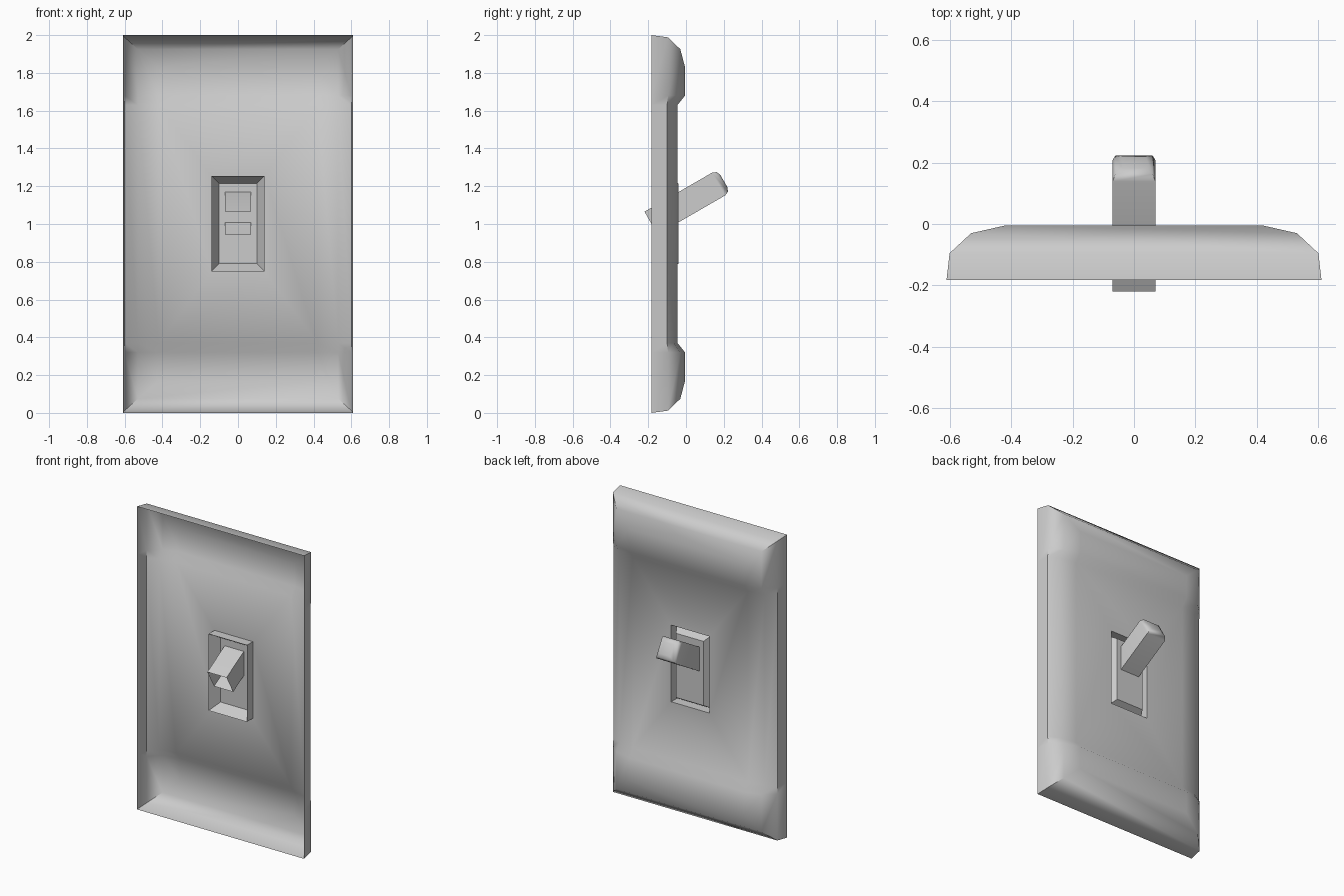
import bpy, bmesh, math
from mathutils import Matrix, Vector

if "Cube" in bpy.data.objects:
    bpy.data.objects.remove(bpy.data.objects["Cube"])


def finish(bm, name, angle):
    mesh = bpy.data.meshes.new(name)
    bm.to_mesh(mesh)
    bm.free()
    ob = bpy.data.objects.new(name, mesh)
    bpy.context.collection.objects.link(ob)
    bpy.ops.object.select_all(action='DESELECT')
    ob.select_set(True)
    bpy.context.view_layer.objects.active = ob
    bpy.ops.object.shade_smooth_by_angle(angle=math.radians(angle))
    return ob


def bridge(bm, a, b):
    n = len(a)
    for i in range(n):
        j = (i + 1) % n
        bm.faces.new((a[i], a[j], b[j], b[i]))


# Cover plate: open-backed shell with a recessed middle band
# Each ring: half width, half height, y at the ends, y in the recess
RINGS = [(0.61, 1.0, -0.183, -0.183), (0.60, 0.988, -0.095, -0.10),
         (0.53, 0.925, -0.03, -0.064), (0.42, 0.83, -0.005, -0.045)]
bm = bmesh.new()
loops = []
for x, h, y_end, y_mid in RINGS:
    rows = [(-h, y_end), (-0.68, y_end), (-0.63, y_mid),
            (0.63, y_mid), (0.68, y_end), (h, y_end)]
    pts = [(x, y, 1 + z) for z, y in rows]
    pts += [(-x, y, 1 + z) for z, y in reversed(rows)]
    loops.append([bm.verts.new(p) for p in pts])
for a, b in zip(loops, loops[1:]):
    bridge(bm, a, b)
inner = loops[-1]
for r in (0, 1, 3, 4):
    bm.faces.new((inner[r], inner[r + 1], inner[10 - r], inner[11 - r]))

# Switch well: moat wall, sloped frame and flat floor
prev = [inner[i] for i in (2, 3, 8, 9)]
for x, h, y in [(0.14, 0.253, -0.045), (0.14, 0.253, -0.107), (0.10, 0.212, -0.039)]:
    ring = [bm.verts.new((sx * x, y, 1.002 + sz * h))
            for sx, sz in ((1, -1), (1, 1), (-1, 1), (-1, -1))]
    bridge(bm, prev, ring)
    prev = ring
floor = bm.faces.new(prev)
bmesh.ops.recalc_face_normals(bm, faces=bm.faces)
floor.normal_update()
if floor.normal.y < 0:
    bmesh.ops.reverse_faces(bm, faces=bm.faces)
finish(bm, "cover_plate", 46)

# Toggle lever: tilted box, rounded tip, open at the back
LENGTH = 0.445
bm = bmesh.new()
bmesh.ops.create_cube(bm, size=1.0)
for v in bm.verts:
    v.co = Vector((v.co.x * 0.14, (v.co.y + 0.5) * LENGTH, v.co.z * 0.139))
tip = [e for e in bm.edges if all(v.co.y > 0.1 for v in e.verts)]
bmesh.ops.bevel(bm, geom=tip, offset=0.032, segments=2, profile=0.5, affect='EDGES')
back = [f for f in bm.faces if all(v.co.y < 0.001 for v in f.verts)]
bmesh.ops.delete(bm, geom=back, context='FACES_ONLY')
bm.transform(Matrix.Translation((0, -0.185, 1.005)) @ Matrix.Rotation(math.radians(30), 4, 'X'))
finish(bm, "toggle_lever", 50)
